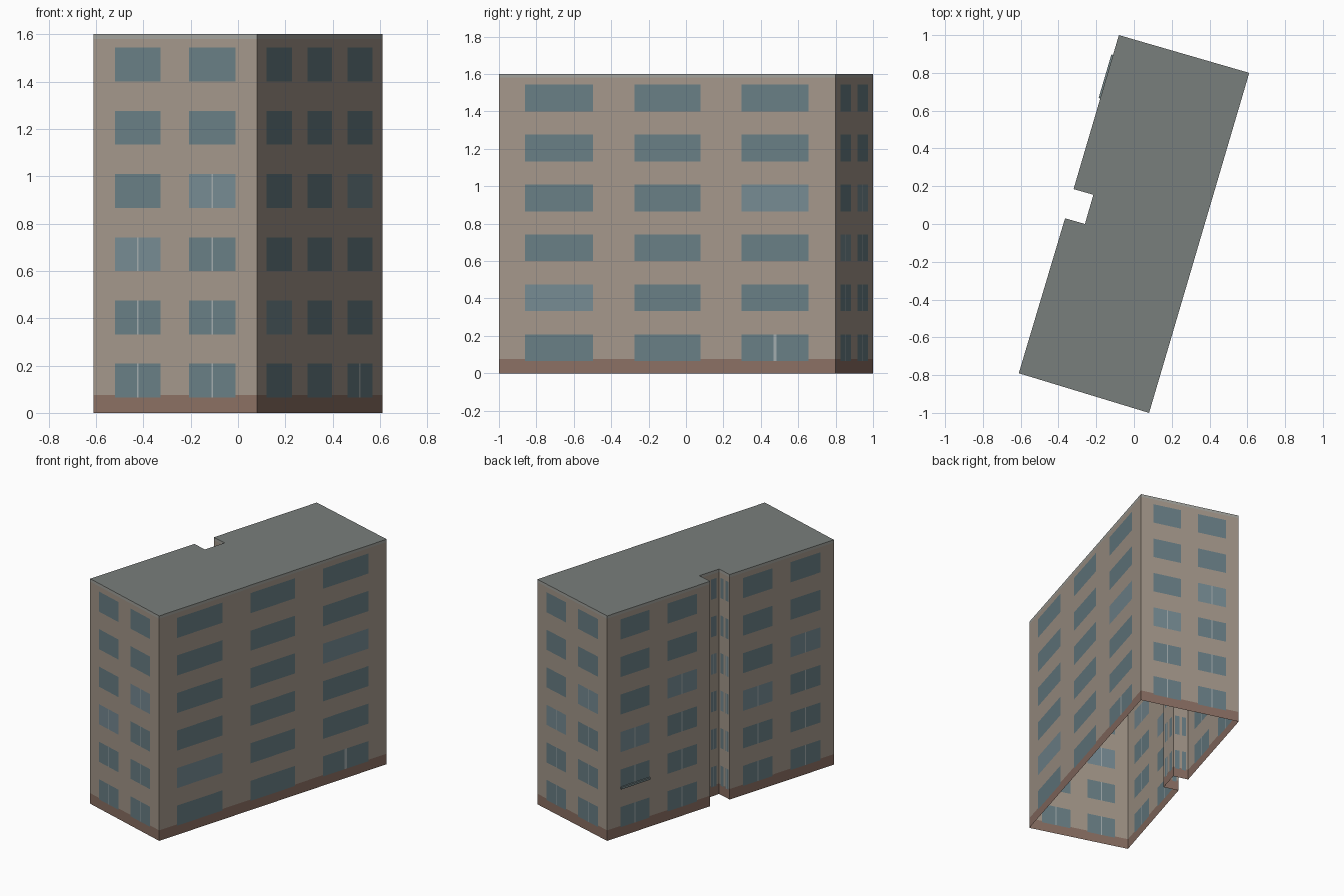
import bpy
import bmesh
from mathutils import Vector

if "Cube" in bpy.data.objects:
    bpy.data.objects.remove(bpy.data.objects["Cube"])

H = 1.6
# Footprint, counterclockwise from the front left corner, with the notch on the left side
PLAN = [(-0.61, -0.79), (0.08, -1.0), (0.61, 0.80), (-0.08, 1.0),
        (-0.32, 0.185), (-0.215, 0.155), (-0.26, 0.0), (-0.365, 0.03)]
BASE_TOP, CORNICE = 0.075, 1.58
FLOORS = [(0.065 + 0.267 * i, 0.208 + 0.267 * i) for i in range(6)]
TWO = [(0.13, 0.41), (0.585, 0.87)]
THREE = [(0.078, 0.279), (0.402, 0.598), (0.72, 0.92)]

COLORS = {
    "walls": (0.37, 0.31, 0.255),
    "base_band": (0.255, 0.16, 0.125),
    "cornice_band": (0.36, 0.36, 0.33),
    "window_glass": (0.14, 0.21, 0.235),
    "pale_window_glass": (0.18, 0.255, 0.29),
    "mullions": (0.36, 0.41, 0.42),
    "roof": (0.19, 0.21, 0.20),
    "window_sill": (0.18, 0.24, 0.25),
}


def finish(name, bm):
    bmesh.ops.remove_doubles(bm, verts=bm.verts, dist=1e-5)
    mesh = bpy.data.meshes.new(name)
    bm.to_mesh(mesh)
    bm.free()
    mat = bpy.data.materials.new(name)
    mat.diffuse_color = (*COLORS[name], 1)
    mat.use_nodes = True
    mat.node_tree.nodes["Principled BSDF"].inputs["Base Color"].default_value = mat.diffuse_color
    mesh.materials.append(mat)
    obj = bpy.data.objects.new(name, mesh)
    bpy.context.collection.objects.link(obj)
    return obj


def find(spans, v):
    return next((i for i, (a, b) in enumerate(spans) if a < v < b), None)


def part_at(cols, t, z):
    """Which facade part covers the wall at fraction t and height z."""
    c, f = find(cols, t), find(FLOORS, z)
    if c is not None and f is not None:
        three = len(cols) == 3
        split = (c, f) == (2, 0) if three else f < 3 + c
        if split and abs(t - sum(cols[c]) / 2) < 0.006:
            return "mullions"
        pale = [(0, 1), (2, 3)] if three else [(0, 2), (1, 3)]
        return "pale_window_glass" if (c, f) in pale else "window_glass"
    if z < BASE_TOP:
        return "base_band"
    return "cornice_band" if z > CORNICE else "walls"


# Facade: each wall is a grid whose cells are shared out to the parts
parts = {n: bmesh.new() for n in COLORS if n not in ("roof", "window_sill")}
zs = sorted([0, BASE_TOP, CORNICE, H] + [z for f in FLOORS for z in f])
for i, p in enumerate(PLAN):
    a, b = Vector((*p, 0)), Vector((*PLAN[(i + 1) % len(PLAN)], 0))
    cols = THREE if i == 1 else TWO
    ts = [0, 1] + [t for c in cols for t in c]
    ts += [sum(c) / 2 + s * 0.005 for c in cols for s in (-1, 1)]
    ts.sort()
    for t0, t1 in zip(ts, ts[1:]):
        for z0, z1 in zip(zs, zs[1:]):
            bm = parts[part_at(cols, (t0 + t1) / 2, (z0 + z1) / 2)]
            quad = [(t0, z0), (t1, z0), (t1, z1), (t0, z1)]
            bm.faces.new([bm.verts.new(a.lerp(b, t) + Vector((0, 0, z)))
                          for t, z in quad])
for name, bm in parts.items():
    finish(name, bm)

# Flat roof; the underside stays open
bm = bmesh.new()
bm.faces.new([bm.verts.new((x, y, H)) for x, y in PLAN])
finish("roof", bm)

# Small ledge under one second-floor window of the left side
a, b = Vector((*PLAN[3], 0)), Vector((*PLAN[4], 0))
along = (b - a).normalized()
out = Vector((along.y, -along.x, 0))
bm = bmesh.new()
bmesh.ops.create_cube(bm, size=1)
mid = a.lerp(b, 0.27) + out * 0.003 + Vector((0, 0, 0.345))
for v in bm.verts:
    v.co = mid + along * v.co.x * 0.24 + out * v.co.y * 0.012 + Vector((0, 0, v.co.z * 0.015))
bmesh.ops.recalc_face_normals(bm, faces=bm.faces)
finish("window_sill", bm)
